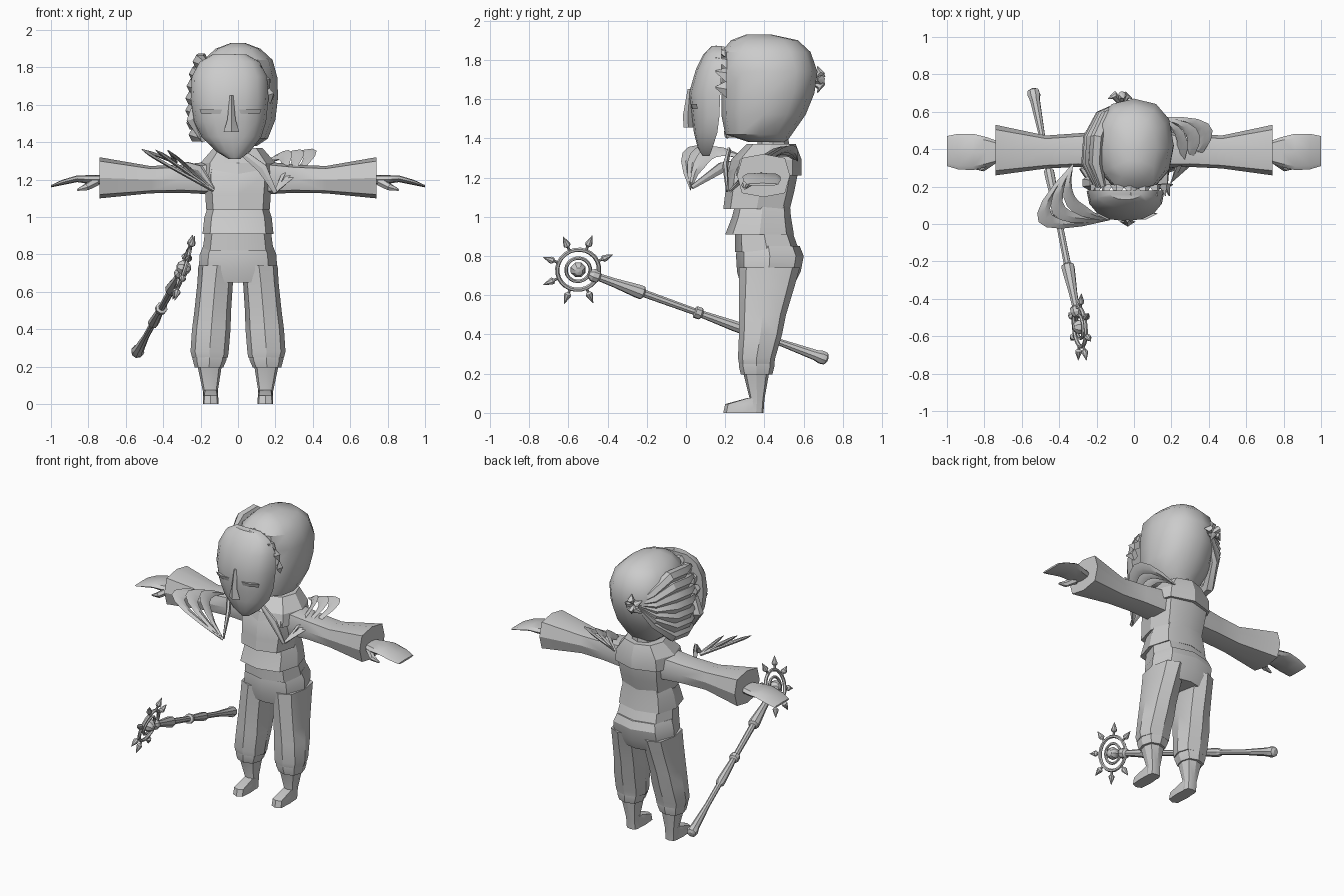
import bpy, bmesh
from math import sin, cos, pi, sqrt, radians
from mathutils import Vector as V

old = bpy.data.objects.get("Cube")
if old:
    bpy.data.objects.remove(old, do_unlink=True)

grey = bpy.data.materials.new("plain_grey")
grey.use_nodes = True
grey.diffuse_color = (0.6, 0.6, 0.6, 1)
shader = next(n for n in grey.node_tree.nodes if n.type == 'BSDF_PRINCIPLED')
shader.inputs["Base Color"].default_value = grey.diffuse_color
shader.inputs["Roughness"].default_value = 0.8


def power(value, p):
    return abs(value) ** p * (1 if value >= 0 else -1)


def loft(name, sections, sides=8, p=1.0, half=False, closed=False, angle=30):
    """Skin a row of cross-sections, each given as centre, first axis, second axis."""
    bm = bmesh.new()
    if half:
        angles = [pi + pi * i / (sides - 1) for i in range(sides)]
    else:
        angles = [2 * pi * i / sides for i in range(sides)]
    rings = [[bm.verts.new(V(c) + V(a) * power(cos(t), p) + V(b) * power(sin(t), p))
              for t in angles] for c, a, b in sections]
    pairs = list(zip(rings, rings[1:]))
    if closed:
        pairs.append((rings[-1], rings[0]))
    else:
        bm.faces.new(rings[0])
        bm.faces.new(rings[-1])
    for low, high in pairs:
        for i in range(sides):
            j = (i + 1) % sides
            bm.faces.new((low[i], low[j], high[j], high[i]))
    bmesh.ops.recalc_face_normals(bm, faces=bm.faces)
    mesh = bpy.data.meshes.new(name)
    bm.to_mesh(mesh)
    bm.free()
    mesh.materials.append(grey)
    mesh.shade_smooth()
    mesh.set_sharp_from_angle(angle=radians(angle))
    obj = bpy.data.objects.new(name, mesh)
    bpy.context.collection.objects.link(obj)
    return obj


def level(z, front, back, width, x=0):
    """Horizontal section between two depths."""
    return (x, (front + back) / 2, z), (width, 0, 0), (0, (back - front) / 2, 0)


def upright(name, rows, **options):
    return loft(name, [level(*row) for row in rows], **options)


def sweep(name, path, radii, sides=6, flat=1.0, up=(0, 0, 1)):
    """Tapered tube along a path, optionally flattened."""
    path = [V(q) for q in path]
    sections = []
    for i, q in enumerate(path):
        along = path[min(i + 1, len(path) - 1)] - path[max(i - 1, 0)]
        side = along.cross(V(up)).normalized()
        top = side.cross(along).normalized()
        sections.append((q, side * radii[i] * flat, top * radii[i]))
    return loft(name, sections, sides)


# Torso, from the belt up to the neck
upright("belt", [(.82, .25, .58, .19), (.93, .25, .54, .175)], p=.7)
upright("waistcoat_hem", [(.91, .20, .55, .19), (1, .235, .535, .18), (1.06, .25, .53, .16)], p=.7)
upright("chest", [(1.04, .19, .53, .17), (1.12, .20, .55, .175), (1.22, .21, .57, .185),
                  (1.3, .25, .57, .17), (1.35, .33, .53, .1)], p=.7)
upright("collar", [(1.21, .21, .59, .21), (1.29, .23, .59, .2), (1.37, .31, .56, .13)], p=.85)
upright("neck", [(1.28, .37, .53, .08), (1.45, .36, .52, .08)])

# Trousers seat
upright("trousers_seat", [(.65, .28, .55, .2), (.72, .26, .585, .21), (.8, .255, .6, .205),
                          (.85, .26, .58, .185)], p=.75)

for side, s in (("left", 1), ("right", -1)):
    # Trouser leg with gathered cuff
    upright(side + "_trouser_leg", [
        (.74, .27, .58, .1, .112 * s), (.65, .27, .555, .095, .122 * s), (.5, .27, .51, .098, .135 * s),
        (.4, .27, .49, .103, .143 * s), (.28, .265, .455, .102, .152 * s), (.25, .27, .45, .096, .15 * s)], p=.8)
    upright(side + "_trouser_cuff", [(.26, .27, .45, .09, .152 * s), (.235, .27, .45, .09, .152 * s),
                                     (.195, .28, .44, .076, .155 * s)], p=.8)
    # Boot and foot
    upright(side + "_boot", [(.21, .29, .425, .066, .152 * s), (.07, .325, .4, .04, .148 * s),
                             (0, .32, .395, .04, .146 * s)], p=.7)
    upright(side + "_foot", [(0, .19, .39, .042, .146 * s), (.045, .2, .39, .04, .146 * s),
                             (.075, .31, .395, .036, .146 * s)], p=.5)

    # Flared sleeve and hand, lofted outwards
    def outward(rows):
        return [((x * s, y, z), (0, w, 0), (0, 0, h)) for x, y, z, w, h in rows]
    loft(side + "_sleeve", outward([(.12, .4, 1.21, .1, .09), (.3, .395, 1.205, .09, .075),
                                    (.47, .385, 1.2, .088, .073), (.74, .395, 1.21, .135, .11)]), p=.6)
    loft(side + "_hand", outward([(.72, .385, 1.2, .055, .025), (.79, .385, 1.2, .08, .024),
                                  (.86, .385, 1.205, .097, .018), (.94, .387, 1.185, .095, .014),
                                  (1, .39, 1.165, .08, .006)]), p=.7)
    sweep(side + "_thumb", [(.76 * s, .34, 1.19), (.81 * s, .3, 1.16), (.86 * s, .3, 1.145)], [.025, .02, .006])

# Skull-shaped hair mass
upright("hair", [(1.38, .32, .51, .1), (1.42, .2, .54, .16), (1.52, .18, .61, .2), (1.63, .18, .655, .213),
                 (1.74, .18, .67, .212), (1.84, .18, .635, .185), (1.9, .23, .57, .12),
                 (1.93, .31, .43, .04)], sides=12, p=.85, angle=35)

# Swept strands on one side, gathered at a knot behind
for i in range(7):
    z = 1.44 + .065 * i
    bulge = sqrt(1 - ((z - 1.6) / .42) ** 2)
    path = [(-.2 * bulge, .2, z - .02), (-.245 * bulge, .33, z), (-.235 * bulge, .46, z + .01),
            (-.18 * bulge, .58, (z + 1.68) / 2), (-.07, .645, 1.69)]
    sweep(f"hair_strand_{i}", path, [.02, .042, .042, .032, .012], flat=.9)
sweep("side_lock", [(-.21, .22, 1.62), (-.24, .22, 1.52), (-.19, .21, 1.4)], [.03, .04, .005], up=(1, 0, 0))

# Hair knot
for i in range(5):
    t = 2 * pi * i / 5
    sweep(f"knot_leaf_{i}", [(-.07, .64, 1.69), (-.075 + .04 * cos(t), .69, 1.7 + .04 * sin(t)),
                             (-.08 + .07 * cos(t), .67, 1.7 + .07 * sin(t))], [.012, .022, .003],
          up=(cos(t + 1), 0, sin(t + 1)))

# Jagged fringe round the front edge of the hair
for i in range(9):
    t = radians(5 + 21 * i)
    out = V((cos(t), 0, sin(t)))
    base = V((-.02, .21, 1.63)) + V((out.x * .19, 0, out.z * .21))
    across = V((-out.z, 0, out.x)) * .045
    loft(f"fringe_{i}", [(base, across, out * .025),
                         (base + V((0, -.06, .01)) + out * .02, across * .1, out * .003)], sides=4)

# Face mask with nose and eyelids
upright("face_mask", [(1.31, .085, .12, .03, -.02), (1.35, .06, .135, .09, -.025), (1.43, .04, .16, .16, -.035),
                      (1.51, .03, .17, .192, -.042), (1.63, .015, .175, .208, -.045),
                      (1.75, .05, .18, .202, -.045), (1.83, .09, .18, .16, -.045),
                      (1.87, .13, .18, .09, -.045)][::1], sides=9, half=True, p=.9, angle=35)
for row in bpy.data.objects["face_mask"].data.vertices:
    # The half section spans its full depth in front of the back edge
    back = .175 if row.co.z > 1.4 else .125
    row.co.y = min(back, row.co.y)
mask = bpy.data.objects["face_mask"].data
for z in sorted({round(v.co.z, 3) for v in mask.vertices}):
    ring = [v for v in mask.vertices if abs(v.co.z - z) < .002]
    front, back = min(v.co.y for v in ring), max(v.co.y for v in ring)
    for v in ring:
        v.co.y = front + (v.co.y - front) * 2
mask.set_sharp_from_angle(angle=radians(35))
loft("nose", [((-.035, .02, 1.65), (.01, 0, 0), (0, .012, 0)), ((-.035, .01, 1.52), (.022, 0, 0), (0, .025, 0)),
              ((-.035, .012, 1.455), (.042, 0, 0), (0, .025, 0))], sides=4)
for side, s in (("left", 1), ("right", -1)):
    x = -.04 + .105 * s
    loft(side + "_eyelid", [((x, .04, 1.575), (.06, .015 * s, 0), (0, .016, 0)),
                            ((x, .045, 1.55), (.05, .015 * s, 0), (0, .01, 0))], sides=4)


# Layered crescent shoulder plates
def shoulder_plates(name, front, tip, rear):
    front, tip, rear = V(front), V(tip), V(rear)
    middle = (front + rear) / 2
    for layer in range(3):
        peak = tip.lerp(middle, .27 * layer) + V((0, 0, .035 * layer))
        control = peak * 2 - middle
        normal = (peak - front).cross(rear - front).normalized()
        sections = []
        for k in range(9):
            t = k / 8
            q = front * (1 - t) ** 2 + control * 2 * t * (1 - t) + rear * t * t
            inward = (middle - q).normalized() * (.004 + .04 * sin(pi * t))
            sections.append((q + inward, inward, normal * .009))
        loft(f"{name}_{layer}", sections, sides=4)


shoulder_plates("right_shoulder_plate", (-.13, .02, 1.14), (-.51, .01, 1.355), (-.33, .32, 1.29))
shoulder_plates("left_shoulder_plate", (.2, .22, 1.13), (.42, .5, 1.355), (.14, .57, 1.29))
sweep("left_strap", [(.03, .22, 1.34), (.13, .2, 1.26), (.2, .21, 1.13)], [.02, .03, .012], flat=.5)
sweep("right_strap", [(-.28, .3, 1.27), (-.2, .18, 1.25), (-.13, .03, 1.15)], [.03, .03, .012], flat=.5)

# Staff: its axis runs from the wheel hub to the butt
hub, butt = V((-.29, -.55, .73)), V((-.54, .715, .275))
axis = (butt - hub).normalized()
normal = V((1, .086, -.306)).normalized()
cross = normal.cross(axis).normalized()
normal = axis.cross(cross)


def turned(name, profile, centre, direction, a, b):
    loft(name, [(centre + direction * t, a * r, b * r) for t, r in profile])


turned("staff_shaft", [(.06, .02), (.08, .034), (.11, .034), (.12, .02), (.2, .024), (.33, .036), (.355, .036),
                       (.365, .02), (.64, .018), (.645, .032), (.675, .032), (.685, .019), (.86, .028),
                       (.9, .028), (.915, .017), (1.1, .017), (1.31, .028), (1.34, .036), (1.365, .032),
                       (1.375, .015)], hub, axis, normal, cross)
turned("wheel_hub", [(.04 * cos(pi * k / 6), .001 + .04 * sin(pi * k / 6)) for k in range(7)],
       hub, normal, axis, cross)
for name, radius, thick in (("wheel_rim", .107, .011), ("wheel_inner_ring", .062, .009)):
    rim = []
    for k in range(24):
        out = axis * cos(pi * k / 12) + cross * sin(pi * k / 12)
        rim.append((hub + out * radius, out * thick, normal * thick))
    loft(name, rim, sides=6, closed=True)
for k in range(1, 8):
    out = axis * cos(pi * k / 4) + cross * sin(pi * k / 4)
    turned(f"wheel_spike_{k}", [(.1, .007), (.13, .007), (.14, .018), (.15, .018), (.195, .001)],
           hub, out, normal, out.cross(normal))
